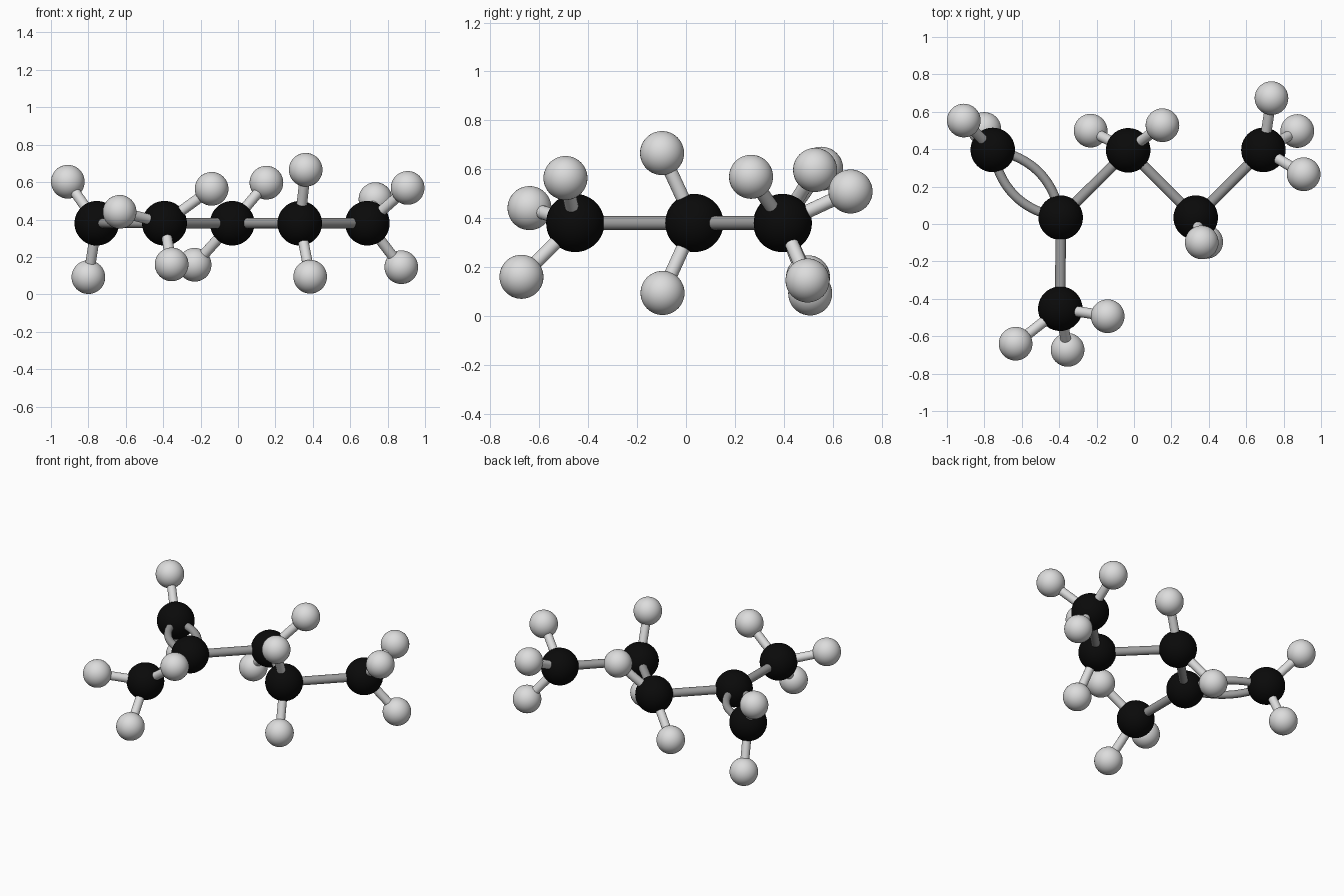
import bpy
from mathutils import Vector

if "Cube" in bpy.data.objects:
    bpy.data.objects.remove(bpy.data.objects["Cube"])

Z = 0.38            # height of the carbon chain
R_C, R_H = 0.119, 0.09
R_BOND = 0.028


def material(name, value):
    m = bpy.data.materials.new(name)
    m.diffuse_color = (value, value, value, 1)
    m.use_nodes = True
    m.node_tree.nodes["Principled BSDF"].inputs["Base Color"].default_value = m.diffuse_color
    return m


BLACK = material("carbon black", 0.003)
WHITE = material("hydrogen white", 0.72)
GREY = material("bond grey", 0.33)


def finish(obj, name, mat):
    obj.name = name
    obj.data.materials.append(mat)
    bpy.ops.object.shade_smooth_by_angle()


def ball(name, pos, radius, mat):
    bpy.ops.mesh.primitive_uv_sphere_add(segments=40, ring_count=24, radius=radius, location=pos)
    finish(bpy.context.object, name, mat)


def stick(name, a, b, mat):
    a, b = Vector(a), Vector(b)
    bpy.ops.mesh.primitive_cylinder_add(vertices=24, radius=R_BOND, depth=(b - a).length,
                                        location=(a + b) / 2)
    obj = bpy.context.object
    obj.rotation_euler = (b - a).to_track_quat('Z', 'Y').to_euler()
    finish(obj, name, mat)


def bowed_stick(name, a, b, bow, mat):
    """Tube curving sideways from a to b in the horizontal plane."""
    a, b = Vector(a), Vector(b)
    d = (b - a).normalized()
    side = Vector((-d.y, d.x, 0)) * bow
    curve = bpy.data.curves.new(name, 'CURVE')
    curve.dimensions = '3D'
    curve.bevel_depth = 0.025
    curve.bevel_resolution = 5
    curve.use_fill_caps = True
    spline = curve.splines.new('POLY')
    n = 24
    spline.points.add(n)
    for i, p in enumerate(spline.points):
        t = i / n
        p.co = (*(a.lerp(b, t) + side * 4 * t * (1 - t)), 1)
    obj = bpy.data.objects.new(name, curve)
    bpy.context.collection.objects.link(obj)
    bpy.ops.object.select_all(action='DESELECT')
    bpy.context.view_layer.objects.active = obj
    obj.select_set(True)
    bpy.ops.object.convert(target='MESH')
    finish(bpy.context.object, name, mat)


# Carbon positions, each with its attached hydrogens
atoms = {
    "end_double": ((-0.755, 0.396, Z), [(-0.91, 0.553, 0.602), (-0.80, 0.508, 0.092)]),
    "branch": ((-0.392, 0.034, Z), []),
    "middle": ((-0.031, 0.394, Z), [(-0.232, 0.499, 0.158), (0.152, 0.528, 0.597)]),
    "lower": ((0.33, 0.034, Z), [(0.362, -0.098, 0.666), (0.386, -0.096, 0.094)]),
    "end_single": ((0.692, 0.396, Z), [(0.735, 0.673, 0.509), (0.873, 0.497, 0.145),
                                       (0.907, 0.266, 0.569)]),
    "side": ((-0.394, -0.453, Z), [(-0.633, -0.64, 0.441), (-0.355, -0.673, 0.16),
                                   (-0.141, -0.493, 0.564)]),
}

# Atoms and carbon-hydrogen bonds
for key, (c, hydrogens) in atoms.items():
    ball("carbon_" + key, c, R_C, BLACK)
    for i, h in enumerate(hydrogens, 1):
        ball(f"hydrogen_{key}_{i}", h, R_H, WHITE)
        stick(f"hydrogen_bond_{key}_{i}", c, h, WHITE)

# Single carbon-carbon bonds
for p, q in (("branch", "middle"), ("middle", "lower"), ("lower", "end_single"), ("branch", "side")):
    stick(f"bond_{p}_{q}", atoms[p][0], atoms[q][0], GREY)

# Double bond: two bowed tubes
for label, bow in (("outer", 0.09), ("inner", -0.09)):
    bowed_stick("double_bond_" + label, atoms["end_double"][0], atoms["branch"][0], bow, GREY)
